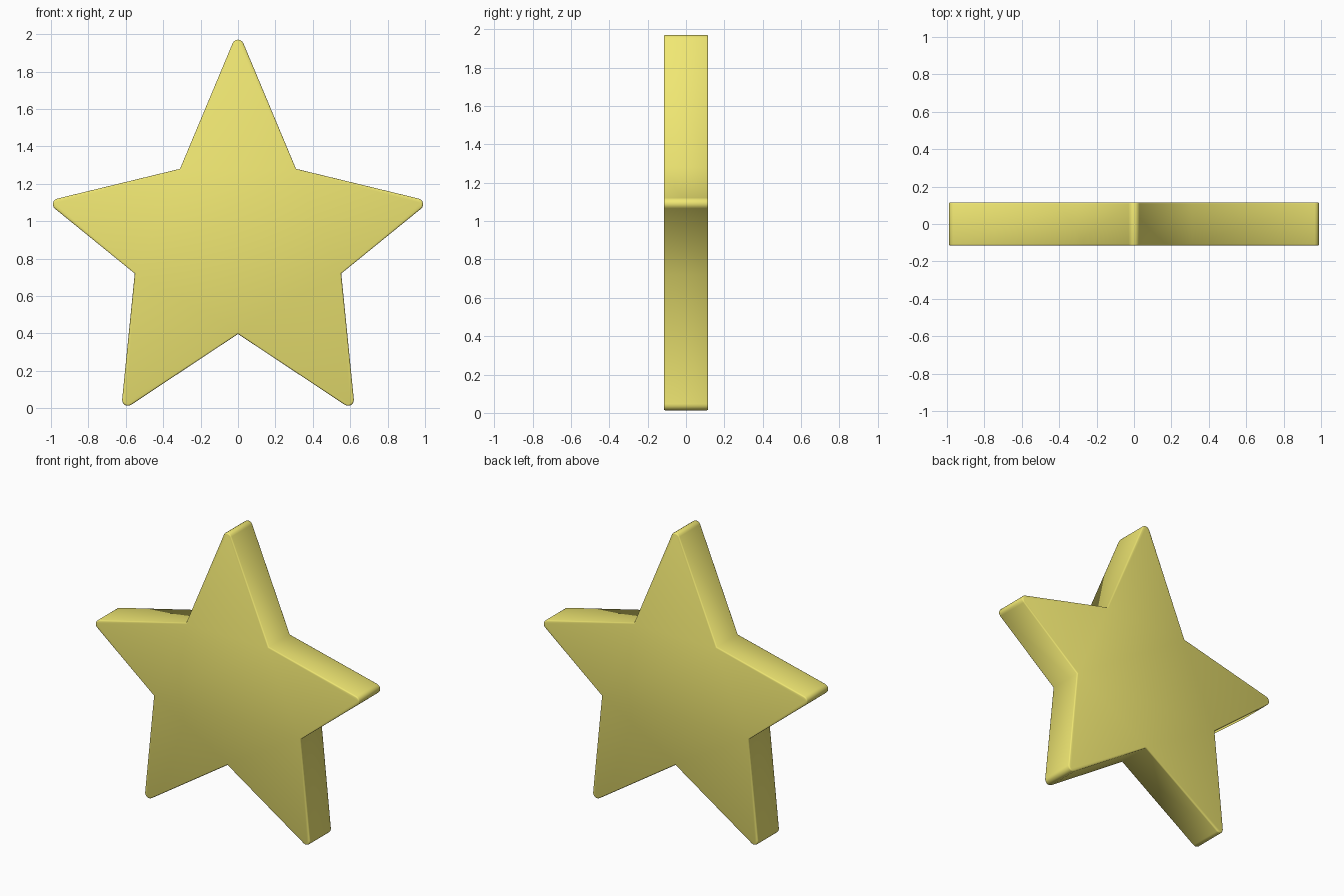
import bpy, bmesh, math
from mathutils import Vector

if "Cube" in bpy.data.objects:
    bpy.data.objects.remove(bpy.data.objects["Cube"])

DEPTH = 0.232        # thickness along y
TIP_RADIUS = 0.031   # rounding of the five points


def fillet(prev, tip, nxt, radius, steps=6):
    """Replace a sharp corner by an arc tangent to both of its edges."""
    a, b = (prev - tip).normalized(), (nxt - tip).normalized()
    half = a.angle(b) / 2
    centre = tip + (a + b).normalized() * radius / math.sin(half)
    reach = radius / math.tan(half)
    start, end = tip + a * reach - centre, tip + b * reach - centre
    sweep = start.angle(end)
    return [centre + (start * math.sin((1 - i / steps) * sweep)
                      + end * math.sin(i / steps * sweep)) / math.sin(sweep)
            for i in range(steps + 1)]


# Sharp outline: right half from the top tip down to the bottom notch, mirrored
right = [(0, 2.02), (0.31, 1.28), (1.027, 1.106), (0.552, 0.72),
         (0.626, -0.018), (0, 0.397)]
corners = right + [(-x, z) for x, z in reversed(right[1:-1])]
corners = [Vector((x, 0, z)) for x, z in corners]

# Even corners are tips (rounded), odd corners are notches (sharp)
outline = []
for i, p in enumerate(corners):
    if i % 2:
        outline.append(p)
    else:
        outline += fillet(corners[i - 1], p, corners[(i + 1) % len(corners)], TIP_RADIUS)

# Extrude the outline into a slab
bm = bmesh.new()
face = bm.faces.new([bm.verts.new(p - Vector((0, DEPTH / 2, 0))) for p in outline])
ext = bmesh.ops.extrude_face_region(bm, geom=[face], use_keep_orig=True)
bmesh.ops.translate(bm, vec=(0, DEPTH, 0),
                    verts=[g for g in ext["geom"] if isinstance(g, bmesh.types.BMVert)])
bmesh.ops.recalc_face_normals(bm, faces=bm.faces)

# Softly round the front and back rims
rims = [e for e in bm.edges if abs(e.verts[0].co.y - e.verts[1].co.y) < 1e-6]
bmesh.ops.bevel(bm, geom=rims, offset=0.008, segments=2, profile=0.5,
                affect='EDGES', clamp_overlap=True)

mesh = bpy.data.meshes.new("star")
bm.to_mesh(mesh)
bm.free()
mesh.shade_smooth()
star = bpy.data.objects.new("star", mesh)
bpy.context.collection.objects.link(star)

# Yellow material
yellow = bpy.data.materials.new("yellow")
yellow.diffuse_color = (0.87, 0.80, 0.17, 1)
yellow.use_nodes = True
yellow.node_tree.nodes["Principled BSDF"].inputs["Base Color"].default_value = yellow.diffuse_color
mesh.materials.append(yellow)
